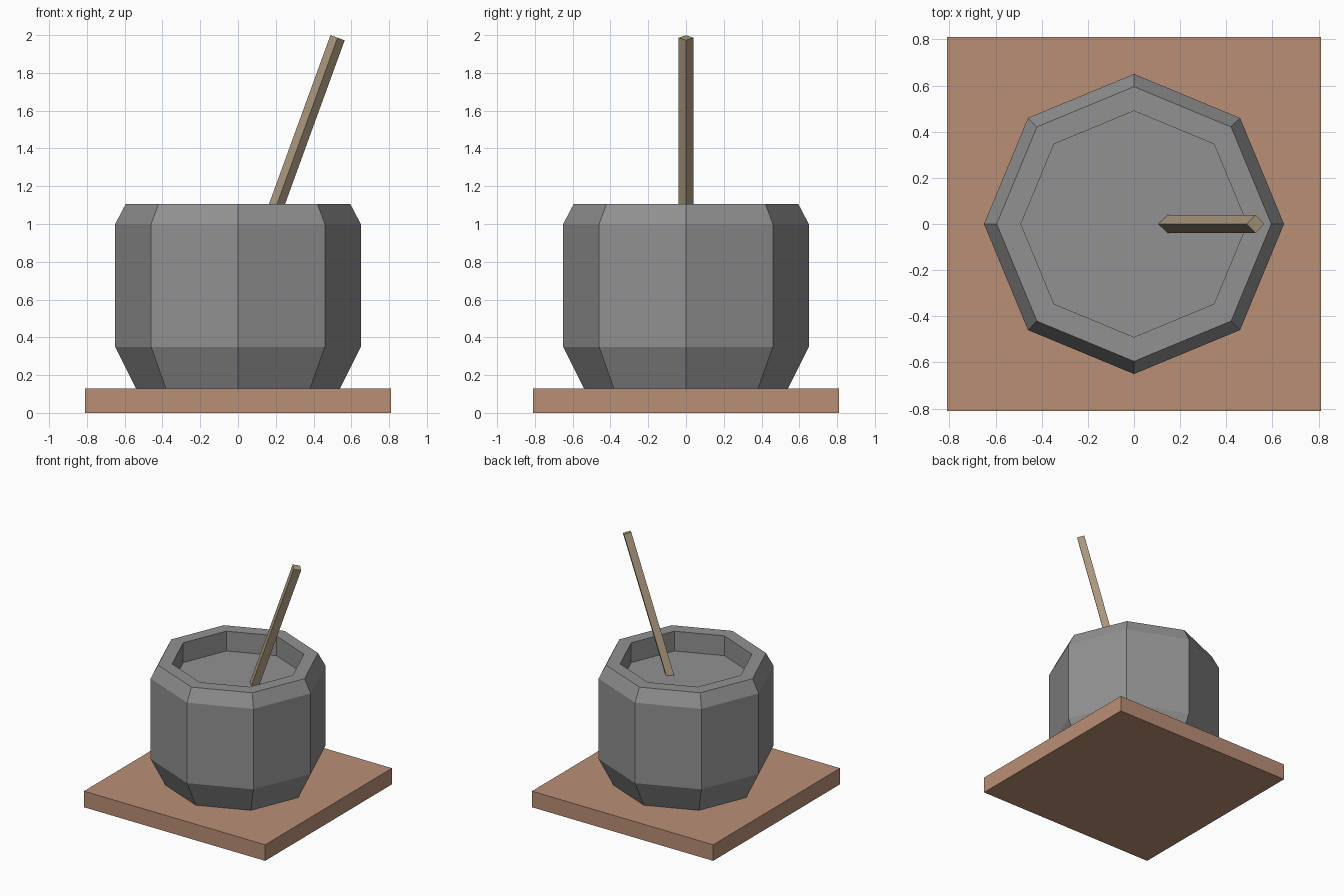
import bpy, bmesh, math
from mathutils import Matrix, Vector

cube = bpy.data.objects.get("Cube")
if cube:
    bpy.data.objects.remove(cube, do_unlink=True)


def material(name, rgb):
    mat = bpy.data.materials.new(name)
    mat.use_nodes = True
    mat.diffuse_color = (*rgb, 1)
    mat.node_tree.nodes["Principled BSDF"].inputs["Base Color"].default_value = (*rgb, 1)
    return mat


def finish(name, bm, mat):
    bmesh.ops.recalc_face_normals(bm, faces=bm.faces)
    mesh = bpy.data.meshes.new(name)
    bm.to_mesh(mesh)
    bm.free()
    mesh.materials.append(mat)
    obj = bpy.data.objects.new(name, mesh)
    bpy.context.collection.objects.link(obj)
    return obj


def lathe(name, profile, sides, mat):
    """Faceted solid of revolution, capped at both profile ends."""
    bm = bmesh.new()
    rings = []
    for radius, z in profile:
        angles = [math.tau * i / sides for i in range(sides)]
        rings.append([bm.verts.new((radius * math.cos(a), radius * math.sin(a), z)) for a in angles])
    for low, high in zip(rings, rings[1:]):
        for i in range(sides):
            j = (i + 1) % sides
            bm.faces.new((low[i], low[j], high[j], high[i]))
    bm.faces.new(rings[0][::-1])
    bm.faces.new(rings[-1])
    return finish(name, bm, mat)


stone = material("grey stone", (0.285, 0.285, 0.29))
clay = material("warm brown board", (0.49, 0.275, 0.18))
wood = material("pale wood", (0.41, 0.32, 0.212))

# Square base board
BOARD_TOP = 0.13
bm = bmesh.new()
bmesh.ops.create_cube(bm, size=1, matrix=Matrix.Translation((0, 0, BOARD_TOP / 2))
                      @ Matrix.Diagonal((1.62, 1.62, BOARD_TOP, 1)))
finish("base_board", bm, clay)

# Octagonal bowl with chamfered foot and rim and a shallow recess
lathe("bowl", [(0.54, BOARD_TOP), (0.65, 0.35), (0.65, 1.0), (0.595, 1.105),
               (0.49, 1.105), (0.49, 0.945)], 8, stone)

# Four-sided stick leaning to the side, its foot sunk into the recess floor
LENGTH = 1.2
stick = lathe("stick", [(0.04, -LENGTH), (0.04, 0)], 4, wood)
stick.data.transform(Matrix.Translation(Vector((0.527, 0, 1.986)))
                     @ Matrix.Rotation(math.radians(20), 4, "Y"))
